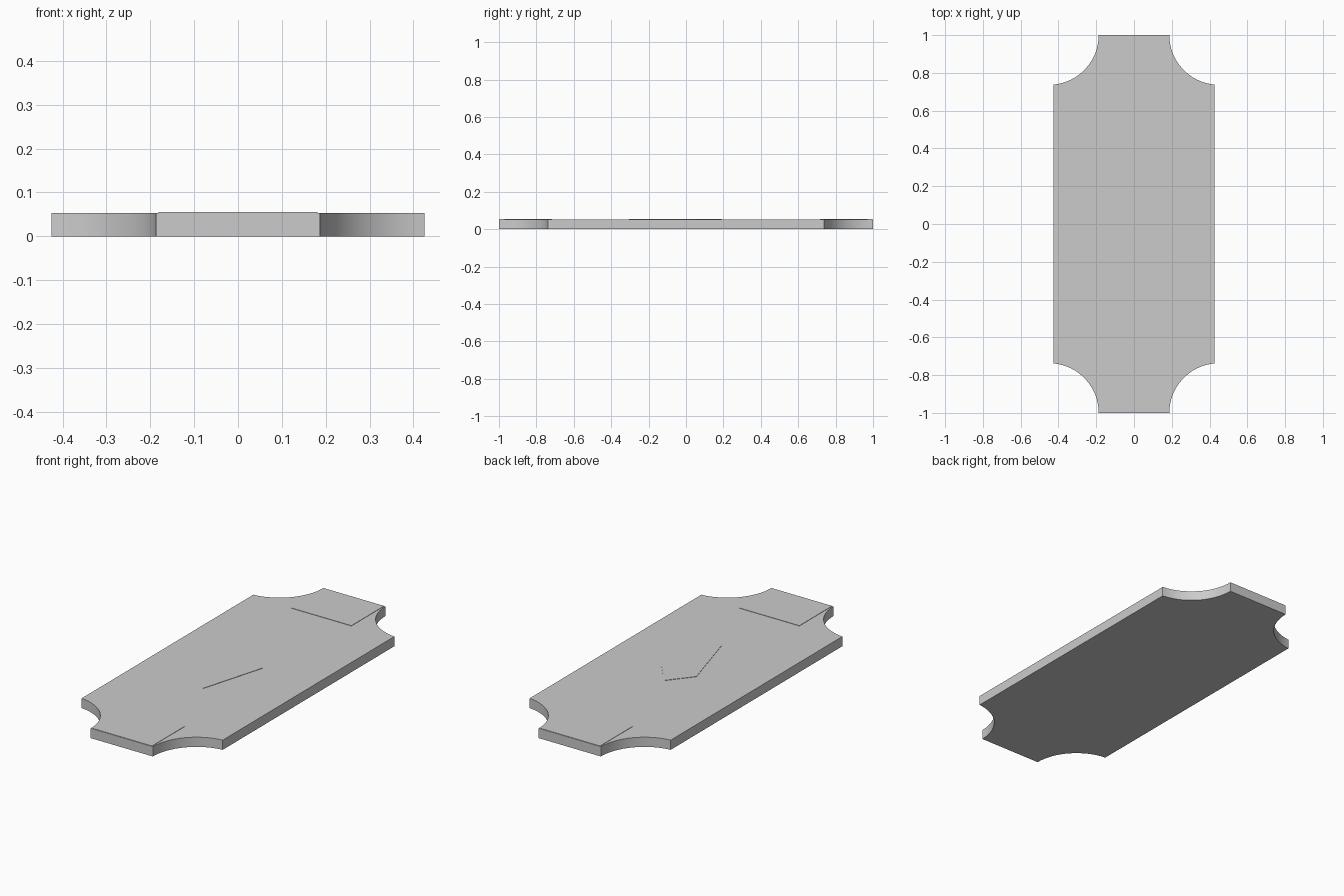
import bpy, bmesh
from math import cos, sin, pi

if "Cube" in bpy.data.objects:
    bpy.data.objects.remove(bpy.data.objects["Cube"])

HX, HY, H = 0.425, 1.0, 0.053     # plate half sizes and thickness
CX, R, STEPS = 0.45, 0.263, 16    # corner scoop centre, radius, segments
RAISE = 0.002                     # height of the thin inlays


def prism(name, outline, z0, z1):
    """Extrude a counter-clockwise outline from z0 to z1."""
    bm = bmesh.new()
    face = bm.faces.new([bm.verts.new((x, y, z0)) for x, y in outline])
    ext = bmesh.ops.extrude_face_region(bm, geom=[face], use_keep_orig=True)
    top = [v for v in ext["geom"] if isinstance(v, bmesh.types.BMVert)]
    bmesh.ops.translate(bm, vec=(0, 0, z1 - z0), verts=top)
    bmesh.ops.recalc_face_normals(bm, faces=bm.faces)
    mesh = bpy.data.meshes.new(name)
    bm.to_mesh(mesh)
    bm.free()
    obj = bpy.data.objects.new(name, mesh)
    bpy.context.collection.objects.link(obj)
    return obj


# Plate with a concave quarter-round scoop at each corner
a_end = 1.5 * pi - math_off if (math_off := 0.095) else 0
scoop = []
for i in range(STEPS + 1):
    a = a_end + (pi - a_end) * i / STEPS
    scoop.append((CX + R * cos(a), HY + R * sin(a)))
scoop[0] = (HX, scoop[0][1])
back = scoop + [(-x, y) for x, y in reversed(scoop)]
outline = back + [(-x, -y) for x, y in back]
plate = prism("plate", outline, 0, H)

bpy.context.view_layer.objects.active = plate
plate.select_set(True)
bpy.ops.object.shade_smooth_by_angle(angle=0.6)

# Thin rectangular inlays on the two end tabs
for name, s in (("back_inlay", 1), ("front_inlay", -1)):
    y0, y1 = sorted((s * 0.717, s * 0.998))
    prism(name, [(-0.181, y0), (0.181, y0), (0.181, y1), (-0.181, y1)],
          H - 0.001, H + RAISE)

# Thin kite inlay in the middle
prism("kite_inlay", [(0, -0.305), (0.105, 0.06), (0, 0.19), (-0.105, 0.06)],
      H - 0.001, H + RAISE)
